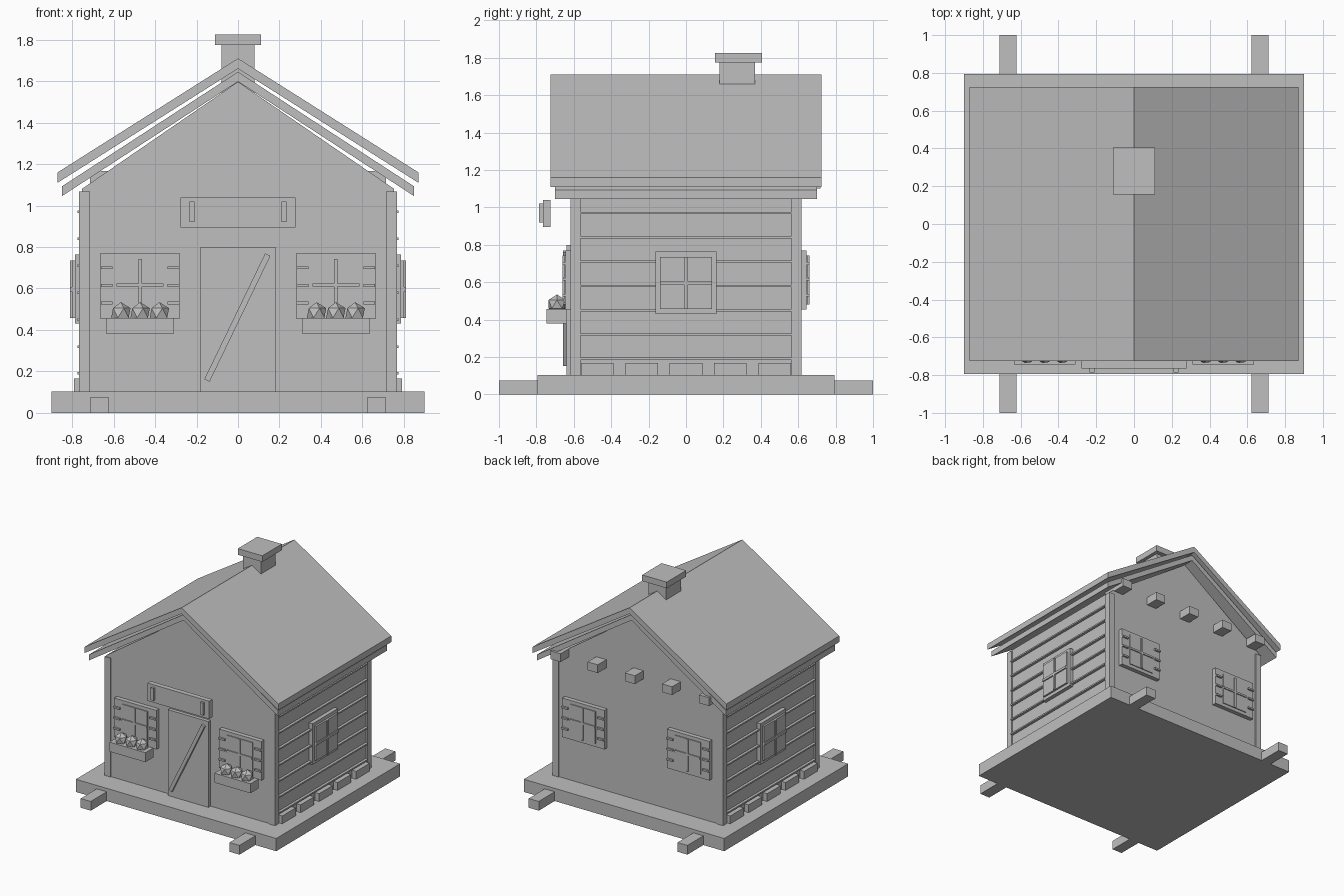
import bpy, bmesh, math
from mathutils import Matrix

cube = bpy.data.objects.get("Cube")
if cube:
    bpy.data.objects.remove(cube)

grey = bpy.data.materials.new("plain_grey")
grey.use_nodes = True
GREY = (0.52, 0.52, 0.52, 1)
grey.diffuse_color = GREY
grey.node_tree.nodes["Principled BSDF"].inputs["Base Color"].default_value = GREY


def finish(name, bm):
    bmesh.ops.recalc_face_normals(bm, faces=bm.faces)
    mesh = bpy.data.meshes.new(name)
    bm.to_mesh(mesh)
    bm.free()
    mesh.materials.append(grey)
    obj = bpy.data.objects.new(name, mesh)
    bpy.context.collection.objects.link(obj)
    return obj


def box(name, x, y, z, turn=None):
    """Box from (min, max) ranges, optionally turned about its own centre."""
    bm = bmesh.new()
    ranges = (x, y, z)
    size = Matrix.Diagonal([b - a for a, b in ranges] + [1])
    place = Matrix.Translation([(a + b) / 2 for a, b in ranges])
    bmesh.ops.create_cube(bm, size=1, matrix=place @ (turn or Matrix()) @ size)
    return finish(name, bm)


def prism(name, profile, depth):
    """Extrude an x-z profile along y, centred on y = 0."""
    bm = bmesh.new()
    face = bm.faces.new([bm.verts.new((x, -depth, z)) for x, z in profile])
    new = bmesh.ops.extrude_face_region(bm, geom=[face])["geom"]
    verts = [v for v in new if isinstance(v, bmesh.types.BMVert)]
    bmesh.ops.translate(bm, verts=verts, vec=(0, 2 * depth, 0))
    return finish(name, bm)


def roof(name, half, eave, apex, thick, depth):
    prism(name, [(-half, eave), (0, apex), (half, eave),
                 (half, eave - thick), (0, apex - thick), (-half, eave - thick)], depth)


def span(centre, half):
    return (centre - half, centre + half)


def outward(side, a, b):
    return tuple(sorted((side * a, side * b)))


SIDES = (("right", -1), ("left", 1))

# Base platform and its runners
box("base", (-0.9, 0.9), (-0.795, 0.795), (0, 0.103))
for label, s in SIDES:
    box(label + "_runner", span(s * 0.668, 0.045), (-1, 1), (0, 0.075))

# House body with gables
prism("house_body", [(-0.753, 0.1), (0.753, 0.1), (0.753, 1.08), (0, 1.597), (-0.753, 1.08)], 0.61)

# Two roof layers and chimney
roof("lower_roof", 0.85, 1.092, 1.645, 0.047, 0.7)
roof("upper_roof", 0.87, 1.16, 1.71, 0.05, 0.725)
box("chimney_stack", (-0.08, 0.08), (0.18, 0.37), (1.54, 1.775))
box("chimney_cap", (-0.11, 0.11), (0.155, 0.405), (1.775, 1.825))

# Corner posts
for label, s in SIDES:
    for end, e in (("front", -1), ("back", 1)):
        box(f"{end}_{label}_post", outward(s, 0.713, 0.766), outward(e, 0.565, 0.618), (0.103, 1.067))

# Side walls: battens, foundation blocks and window
for label, s in SIDES:
    for i in range(7):
        box(f"{label}_batten", outward(s, 0.74, 0.774), (-0.565, 0.565), span(0.19 + 0.13 * i, 0.006))
    for i in range(-2, 3):
        box(f"{label}_foundation_block", outward(s, 0.74, 0.79), span(0.237 * i, 0.087), (0.1, 0.167))
    box(label + "_window_frame", outward(s, 0.74, 0.785), (-0.163, 0.163), (0.43, 0.763))
    box(label + "_window_pane", outward(s, 0.78, 0.8), (-0.14, 0.14), (0.457, 0.735))
    box(label + "_window_upright", outward(s, 0.79, 0.81), span(0, 0.008), (0.457, 0.735))
    box(label + "_window_crossbar", outward(s, 0.79, 0.81), (-0.14, 0.14), span(0.596, 0.01))

# Front and back windows with slatted edges
for end, e in (("front", -1), ("back", 1)):
    for label, s in SIDES:
        x = s * 0.472
        name = f"{end}_{label}_window_"
        box(name + "frame", span(x, 0.19), outward(e, 0.6, 0.645), (0.453, 0.77))
        box(name + "pane", span(x, 0.113), outward(e, 0.64, 0.652), (0.48, 0.742))
        box(name + "upright", span(x, 0.008), outward(e, 0.645, 0.66), (0.48, 0.742))
        box(name + "crossbar", span(x, 0.113), outward(e, 0.645, 0.66), span(0.617, 0.008))
        for edge in (-1, 1):
            for z in (0.53, 0.615, 0.7):
                box(name + "slat", span(x + edge * 0.161, 0.028), outward(e, 0.64, 0.66), span(z, 0.007))

# Flower boxes with faceted flowers
for label, s in SIDES:
    x = s * 0.472
    box(label + "_flower_box", span(x, 0.162), (-0.745, -0.64), (0.38, 0.457))
    for i in (-1, 0, 1):
        bm = bmesh.new()
        bmesh.ops.create_icosphere(bm, subdivisions=1, radius=0.052,
                                   matrix=Matrix.Translation((x + i * 0.093, -0.69, 0.482)))
        finish(label + "_flower", bm)

# Door with diagonal brace
box("door", (-0.182, 0.182), (-0.638, -0.6), (0.103, 0.8))
tilt = Matrix.Rotation(math.atan2(0.295, 0.61), 4, "Y")
box("door_brace", span(-0.003, 0.014), (-0.657, -0.63), span(0.46, 0.337), tilt)

# Sign board hanging in front of the gable
box("sign_board", (-0.277, 0.277), (-0.765, -0.725), (0.895, 1.04))
for label, s in SIDES:
    box(label + "_sign_bar", span(s * 0.222, 0.013), (-0.785, -0.76), (0.92, 1.02))

# Beam ends on the back wall
for i in range(-2, 3):
    box("back_beam", span(i * 0.334, 0.045), (0.5, 0.72), (1.1, 1.167))
